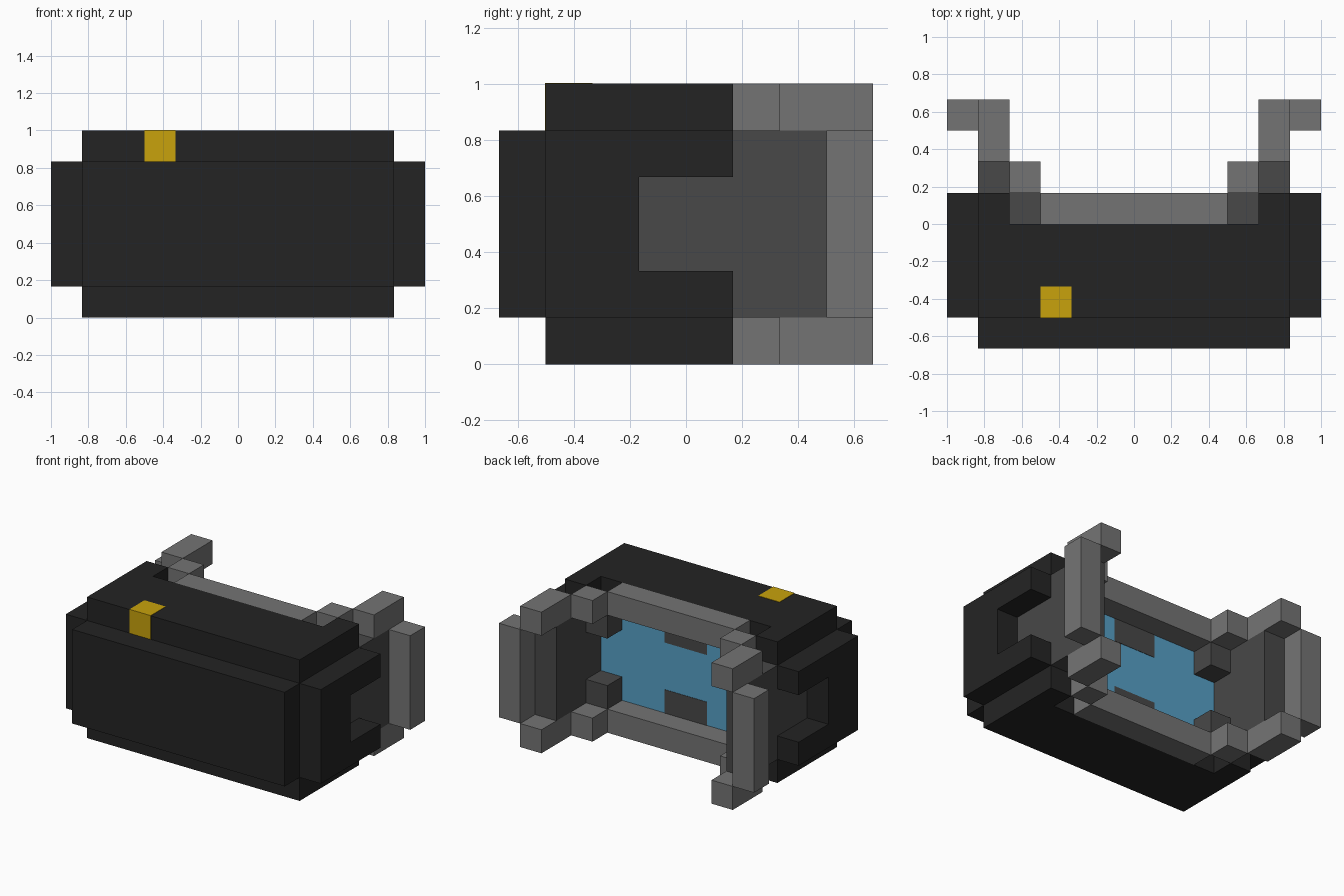
import bpy
import bmesh
from mathutils import Vector

cube = bpy.data.objects.get("Cube")
if cube:
    bpy.data.objects.remove(cube, do_unlink=True)

U = 1 / 6  # block size


def linear(c):
    c /= 255
    return c / 12.92 if c <= 0.04045 else ((c + 0.055) / 1.055) ** 2.4


def material(name, *rgb):
    m = bpy.data.materials.new(name)
    col = (*[linear(c) for c in rgb], 1)
    m.diffuse_color = col
    m.use_nodes = True
    bsdf = m.node_tree.nodes["Principled BSDF"]
    bsdf.inputs["Base Color"].default_value = col
    bsdf.inputs["Roughness"].default_value = 0.8
    return m


BLACK = material("black", 36, 36, 36)
DARK = material("dark grey", 72, 72, 72)
LIGHT = material("light grey", 116, 116, 116)
YELLOW = material("yellow", 200, 162, 12)
BLUE = material("blue", 86, 160, 198)


def prism(name, mat, outline, axis, lo, hi):
    """Extrude an outline, in block units, along the x or z axis."""
    bm = bmesh.new()
    place = (lambda a, b: (lo, a, b)) if axis == "x" else (lambda a, b: (a, b, lo))
    face = bm.faces.new([bm.verts.new(Vector(place(a, b)) * U) for a, b in outline])
    step = Vector((hi - lo, 0, 0) if axis == "x" else (0, 0, hi - lo)) * U
    top = bmesh.ops.extrude_face_region(bm, geom=[face])["geom"]
    bmesh.ops.translate(bm, vec=step, verts=[v for v in top if isinstance(v, bmesh.types.BMVert)])
    bmesh.ops.recalc_face_normals(bm, faces=bm.faces)
    mesh = bpy.data.meshes.new(name)
    bm.to_mesh(mesh)
    bm.free()
    mesh.materials.append(mat)
    ob = bpy.data.objects.new(name, mesh)
    bpy.context.collection.objects.link(ob)
    return ob


def box(name, mat, x, y, z):
    outline = [(x[0], y[0]), (x[1], y[0]), (x[1], y[1]), (x[0], y[1])]
    return prism(name, mat, outline, "z", *z)


def span(side, a, b):
    """Range along x on the chosen side."""
    return sorted((side * a, side * b))


# Body: core with stepped back corners, and a front plate
prism("body_core", BLACK, [(-5, -3), (5, -3), (5, -1), (4, -1), (4, 0),
                           (-4, 0), (-4, -1), (-5, -1)], "z", 1, 5)
box("front_plate", BLACK, (-5, 5), (-4, -3), (1, 5))

# Top and bottom: black cap with two rear arms, and padding frame
cap = [(-5, -3), (5, -3), (5, 1), (4, 1), (4, 0), (-4, 0), (-4, 1), (-5, 1)]
for level, z, inner in (("bottom", (0, 1), (1, 2)), ("top", (5, 6), (4, 5))):
    prism(f"{level}_cap", BLACK, cap, "z", *z)
    box(f"{level}_frame", LIGHT, (-3, 3), (0, 1), z)
    # Notch on the screen
    box(f"{level}_screen_notch", DARK, (-1, 1), (0, 0.03), inner)
    for side, tag in ((1, "left"), (-1, "right")):
        box(f"{level}_{tag}_inner_corner", DARK, span(side, 3, 4), (0, 1), inner)
        box(f"{level}_{tag}_frame_corner", LIGHT, span(side, 3, 4), (1, 2), z)
        box(f"{level}_{tag}_strap_block", LIGHT, span(side, 4, 5), (2, 4), z)

# Sides: notched outer panel, inner wall and rear post
panel = [(-3, 1), (1, 1), (1, 2), (-1, 2), (-1, 4), (1, 4), (1, 5), (-3, 5)]
for side, tag in ((1, "left"), (-1, "right")):
    prism(f"{tag}_panel", BLACK, panel, "x", *span(side, 5, 6))
    box(f"{tag}_wall", DARK, span(side, 4, 5), (-1, 3), (1, 5))
    box(f"{tag}_post", LIGHT, span(side, 5, 6), (3, 4), (1, 5))

# Screen and button
box("screen", BLUE, (-4, 4), (0, 0.015), (1, 5))
box("button", YELLOW, (-3, -2), (-3.015, -2), (5, 6.015))
